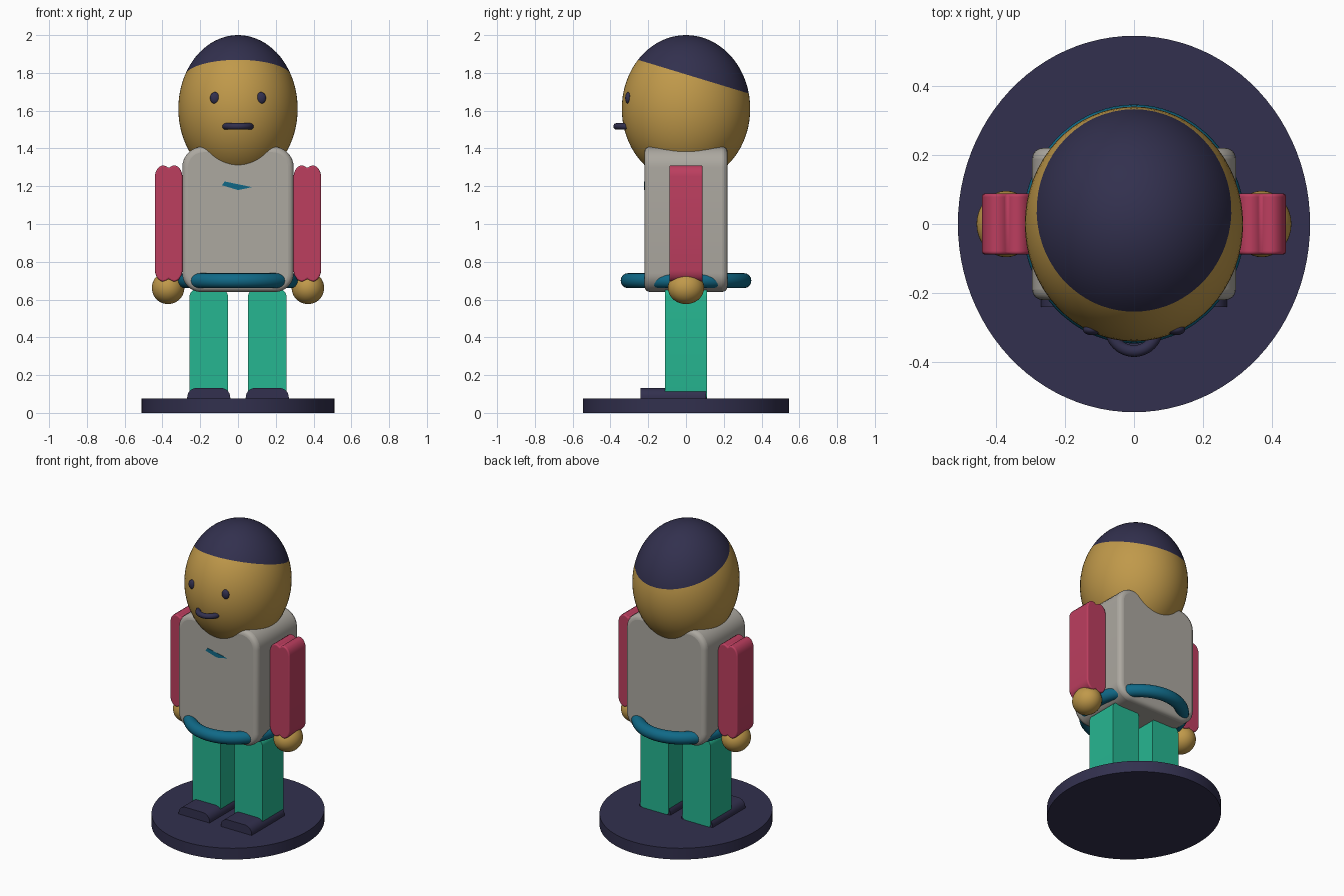
import bpy, bmesh, math
from mathutils import Vector

if "Cube" in bpy.data.objects:
    bpy.data.objects.remove(bpy.data.objects["Cube"])


def material(name, r, g, b):
    lin = [(c / 255 / 12.92) if c < 11 else ((c / 255 + 0.055) / 1.055) ** 2.4 for c in (r, g, b)]
    m = bpy.data.materials.new(name)
    m.diffuse_color = (*lin, 1)
    m.use_nodes = True
    m.node_tree.nodes["Principled BSDF"].inputs["Base Color"].default_value = m.diffuse_color
    return m


SKIN = material("tan skin", 192, 153, 74)
DARK = material("dark navy", 50, 48, 78)
GREY = material("warm grey", 172, 168, 160)
ROSE = material("rose", 188, 62, 95)
GREEN = material("green", 38, 182, 145)
TEAL = material("teal", 16, 105, 135)


def finish(name, bm, mats, bevel=0.0):
    bmesh.ops.recalc_face_normals(bm, faces=bm.faces)
    me = bpy.data.meshes.new(name)
    bm.to_mesh(me)
    bm.free()
    for m in mats:
        me.materials.append(m)
    ob = bpy.data.objects.new(name, me)
    bpy.context.collection.objects.link(ob)
    if bevel:
        mod = ob.modifiers.new("rim", 'BEVEL')
        mod.width, mod.segments = bevel, 4
        mod.limit_method, mod.angle_limit = 'ANGLE', math.radians(50)
    bpy.ops.object.select_all(action='DESELECT')
    bpy.context.view_layer.objects.active = ob
    ob.select_set(True)
    bpy.ops.object.shade_smooth_by_angle(angle=math.radians(35))
    return ob


def ellipsoid(name, centre, radii, mat, u=40, v=24):
    bm = bmesh.new()
    bmesh.ops.create_uvsphere(bm, u_segments=u, v_segments=v, radius=1)
    bmesh.ops.scale(bm, vec=radii, verts=bm.verts)
    bmesh.ops.translate(bm, vec=centre, verts=bm.verts)
    return finish(name, bm, [mat])


def rounded(x0, x1, z0, z1, r_bottom, r_top, n=8):
    """Rounded rectangle outline in x and z."""
    pts = []
    for sx, sz, r, start in ((1, 0, r_bottom, -90), (1, 1, r_top, 0), (0, 1, r_top, 90), (0, 0, r_bottom, 180)):
        cx = x1 - r if sx else x0 + r
        cz = z1 - r if sz else z0 + r
        steps = n if r > 0 else 0
        for i in range(steps + 1):
            a = math.radians(start + 90 * i / max(steps, 1))
            pts.append((cx + r * math.cos(a), cz + r * math.sin(a)))
    return pts


def prism(name, profile, y0, y1, mat, bevel=0.0):
    bm = bmesh.new()
    face = bm.faces.new([bm.verts.new((x, y0, z)) for x, z in profile])
    ext = bmesh.ops.extrude_face_region(bm, geom=[face])
    verts = [g for g in ext["geom"] if isinstance(g, bmesh.types.BMVert)]
    bmesh.ops.translate(bm, vec=(0, y1 - y0, 0), verts=verts)
    return finish(name, bm, [mat], bevel)


def tube(name, centre, rx, ry, thick, mat, a0, a1, steps, closed):
    """Tube swept along a flat elliptical arc, with round ends when open."""
    bm = bmesh.new()
    sides, rings = 16, []
    for i in range(steps if closed else steps + 1):
        a = a0 + (a1 - a0) * i / steps
        ring = []
        for j in range(sides):
            b = 2 * math.pi * j / sides
            o = thick * math.cos(b)
            ring.append(bm.verts.new((centre[0] + (rx + o) * math.cos(a),
                                      centre[1] + (ry + o) * math.sin(a),
                                      centre[2] + thick * math.sin(b))))
        rings.append(ring)
    pairs = list(zip(rings, rings[1:])) + ([(rings[-1], rings[0])] if closed else [])
    for p, q in pairs:
        for j in range(sides):
            k = (j + 1) % sides
            bm.faces.new((p[j], p[k], q[k], q[j]))
    if not closed:
        bm.faces.new(rings[0])
        bm.faces.new(rings[-1])
    return finish(name, bm, [mat])


# Round base, slightly longer in depth
bm = bmesh.new()
bmesh.ops.create_cone(bm, cap_ends=True, segments=96, radius1=1, radius2=1, depth=0.075)
bmesh.ops.scale(bm, vec=(0.51, 0.545, 1), verts=bm.verts)
bmesh.ops.translate(bm, vec=(0, 0, 0.0375), verts=bm.verts)
finish("base", bm, [DARK])

# Head, cut along a tilted hairline and coloured above it
bm = bmesh.new()
bmesh.ops.create_uvsphere(bm, u_segments=64, v_segments=40, radius=1)
bmesh.ops.scale(bm, vec=(0.316, 0.34, 0.39), verts=bm.verts)
bmesh.ops.translate(bm, vec=(0, 0, 1.61), verts=bm.verts)
origin, normal = Vector((0, 0, 1.792)), Vector((0, 0.304, 1)).normalized()
bmesh.ops.bisect_plane(bm, geom=bm.verts[:] + bm.edges[:] + bm.faces[:], plane_co=origin, plane_no=normal)
for f in bm.faces:
    f.material_index = int((f.calc_center_median() - origin).dot(normal) > 0)
finish("head", bm, [SKIN, DARK])

# Mouth
tube("mouth", (0, -0.30, 1.517), 0.068, 0.068, 0.017, DARK, math.pi, 2 * math.pi, 24, False)

# Torso, belt and a slim chest mark
prism("torso", rounded(-0.295, 0.295, 0.64, 1.41, 0.10, 0.11), -0.22, 0.22, GREY, 0.03)
tube("belt", (0, 0, 0.70), 0.282, 0.306, 0.04, TEAL, 0, 2 * math.pi, 72, True)
prism("chest_mark", [(-0.085, 1.205), (0.0, 1.18), (0.075, 1.195), (-0.07, 1.225)], -0.2215, -0.21, TEAL)

# Arm outline: two soft lobes with a shallow notch at each end
half = [(0.0, 0.293), (0.012, 0.302), (0.025, 0.307), (0.038, 0.306),
        (0.052, 0.298), (0.063, 0.284), (0.070, 0.268), (0.073, 0.25)]
top = half[::-1] + [(-x, z) for x, z in half[1:]]
arm_outline = top + [(-x, -z) for x, z in top]

for s, side in ((-1, "left"), (1, "right")):
    ellipsoid(side + "_eye", (s * 0.122, -0.306, 1.667), (0.026, 0.016, 0.031), DARK, 24, 16)
    prism(side + "_arm", [(s * 0.367 + x, 1.003 + z) for x, z in arm_outline], -0.088, 0.088, ROSE, 0.008)
    ellipsoid(side + "_hand", (s * 0.37, 0, 0.662), (0.086, 0.096, 0.086), SKIN)
    c = s * 0.155
    prism(side + "_leg", rounded(c - 0.102, c + 0.102, 0.075, 0.655, 0.02, 0.04), -0.11, 0.11, GREEN)
    prism(side + "_shoe", rounded(c - 0.114, c + 0.114, 0.07, 0.132, 0, 0.05), -0.24, 0.105, DARK)
